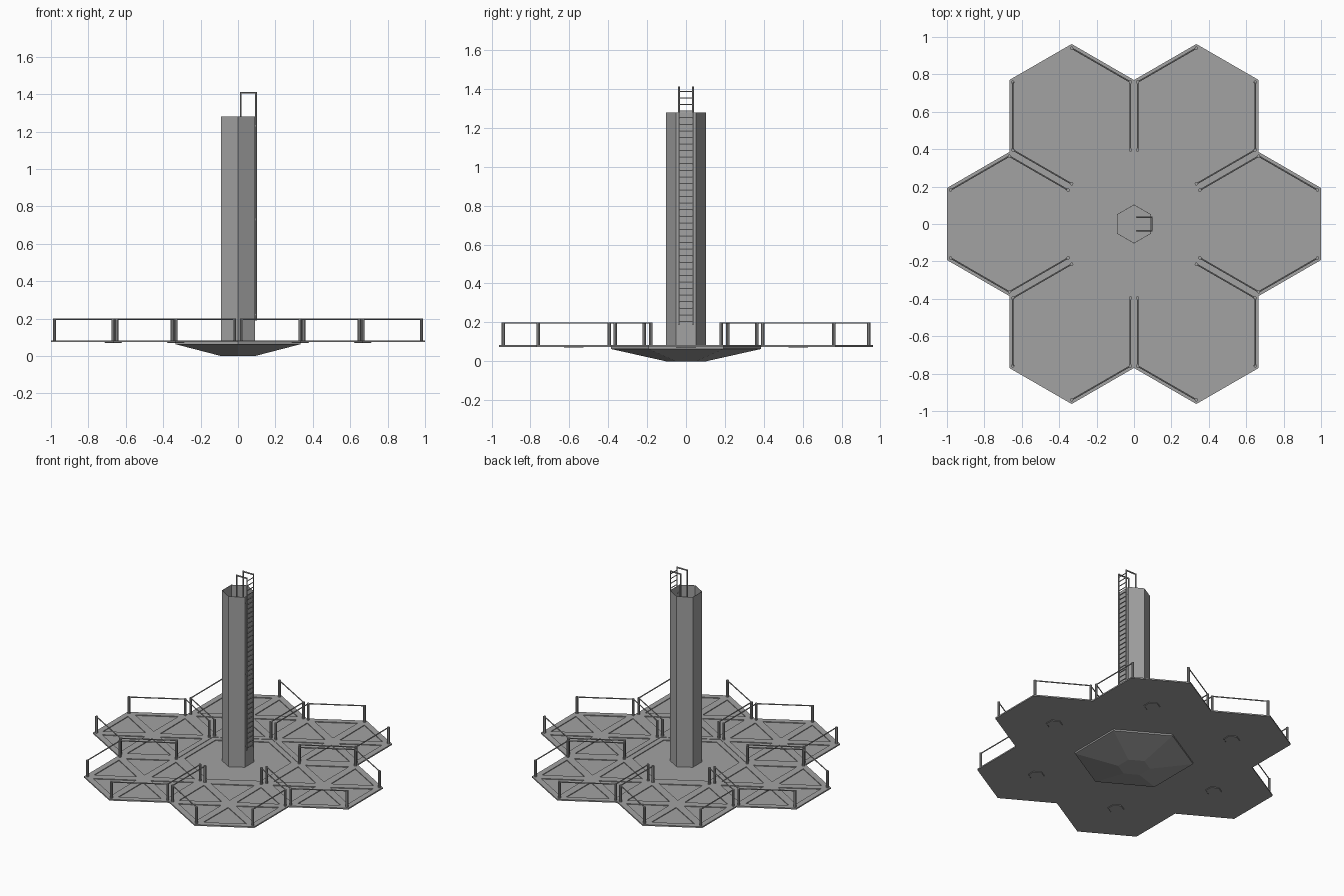
import bpy, bmesh
from math import pi, cos, sin, sqrt, radians
from mathutils import Vector

if "Cube" in bpy.data.objects:
    bpy.data.objects.remove(bpy.data.objects["Cube"])

grey = bpy.data.materials.new("mid_grey")
grey.diffuse_color = (0.36, 0.36, 0.36, 1)
grey.use_nodes = True
grey.node_tree.nodes["Principled BSDF"].inputs["Base Color"].default_value = grey.diffuse_color

AP = 1 / 3                 # tile apothem
R = AP * 2 / sqrt(3)       # tile corner radius
TOP, LOW, BOT, RAIL = 0.083, 0.078, 0.074, 0.2


def finish(name, bm, loc=(0, 0, 0), fix=True):
    bmesh.ops.remove_doubles(bm, verts=bm.verts, dist=1e-5)
    if fix:
        bmesh.ops.recalc_face_normals(bm, faces=bm.faces)
    me = bpy.data.meshes.new(name)
    bm.to_mesh(me)
    bm.free()
    me.materials.append(grey)
    ob = bpy.data.objects.new(name, me)
    ob.location = loc
    bpy.context.collection.objects.link(ob)
    return ob


def pol(r, deg, z=0.0):
    a = radians(deg)
    return Vector((r * cos(a), r * sin(a), z))


def face(bm, pts):
    return bm.faces.new([bm.verts.new(p) for p in pts])


def rod(bm, a, b, r, n=6):
    a, b = Vector(a), Vector(b)
    d = b - a
    q = d.to_track_quat('Z', 'Y')
    ring = [q @ pol(r, 360 * i / n) for i in range(n)]
    for i in range(n):
        p, s = ring[i], ring[(i + 1) % n]
        face(bm, [a + p, a + s, b + s, b + p])
    face(bm, [a + p for p in reversed(ring)])
    face(bm, [b + p for p in ring])


def hex_loft(bm, rings, cap_start=True, cap_end=True):
    """Stack of pointy-top hexagons given as (radius, z)."""
    loops = [[pol(r, 30 + 60 * i, z) for i in range(6)] for r, z in rings]
    for lo, hi in zip(loops, loops[1:]):
        for i in range(6):
            j = (i + 1) % 6
            face(bm, [lo[i], lo[j], hi[j], hi[i]])
    if cap_start:
        face(bm, loops[0][::-1])
    if cap_end:
        face(bm, loops[-1])


def build_tile(name, loc):
    """Hexagonal deck with six sunken triangular panels."""
    bm = bmesh.new()
    c = Vector((0, 0, TOP))
    drop = Vector((0, 0, LOW - TOP))
    for k in range(6):
        mid = 60 * k
        p, q = pol(R, mid - 30, TOP), pol(R, mid + 30, TOP)
        out, side = pol(1, mid), pol(1, mid + 90)
        up = Vector((0, 0, TOP))
        a = out * 0.055 + up
        b0 = out * 0.293 - side * 0.14 + up
        b1 = out * 0.293 + side * 0.14 + up
        face(bm, [c, p, b0, a])
        face(bm, [c, a, b1, q])
        face(bm, [p, q, b1, b0])
        tri = [a, b0, b1]
        face(bm, [v + drop for v in tri])
        for i in range(3):
            u, w = tri[i], tri[(i + 1) % 3]
            face(bm, [u, w, w + drop, u + drop])
        pd, qd = pol(R, mid - 30, BOT), pol(R, mid + 30, BOT)
        face(bm, [pd, qd, q, p])
    face(bm, [pol(R, 30 - 60 * i, BOT) for i in range(6)])
    # small hub under the middle
    hex_loft(bm, [(0.05, 0.071), (0.055, BOT + 0.001)])
    finish(name, bm, loc)


def build_railing(name, loc, outward):
    """Corner posts, with rails on all edges but the outer and inner ones."""
    bm = bmesh.new()
    pr = R - 0.022
    for k in range(6):
        e = outward + 60 * k
        rod(bm, pol(pr, e + 30, LOW), pol(pr, e + 30, RAIL), 0.009, 8)
        if k not in (0, 3):
            rod(bm, pol(pr, e - 30, RAIL - 0.003), pol(pr, e + 30, RAIL - 0.003), 0.004)
    finish(name, bm, loc)


# six outer decks
for i in range(6):
    pos = pol(2 * AP, 60 * i)
    build_tile(f"deck_tile_{i + 1}", pos)
    build_railing(f"railing_{i + 1}", pos, 60 * i)

# central base: tapered underside, rim and slightly sunken floor
bm = bmesh.new()
hex_loft(bm, [(0.104, 0), (R, 0.063), (R, 0.08), (0.343, 0.08), (0.343, 0.075)])
finish("central_base", bm)

# tower with open top and sunken lookout floor
bm = bmesh.new()
hex_loft(bm, [(0.104, 0.07), (0.104, 1.28), (0.101, 1.28), (0.101, 1.16)])
finish("tower", bm)

# ladder with hooked handrails
bm = bmesh.new()
LX, LY, LT = 0.096, 0.036, 1.408
for s in (-1, 1):
    y = s * LY
    rod(bm, (LX, y, 0.19), (LX, y, LT + 0.004), 0.005)
    rod(bm, (LX, y, LT), (0.015, y, LT), 0.005)
    rod(bm, (0.015, y, LT + 0.004), (0.015, y, 1.16), 0.005)
    for z in (0.22, 0.73, 1.23):
        rod(bm, (0.085, y, z), (LX, y, z), 0.005)
for i in range(36):
    z = 0.205 + i * 0.0338
    rod(bm, (LX, -LY, z), (LX, LY, z), 0.003)
finish("ladder", bm)
